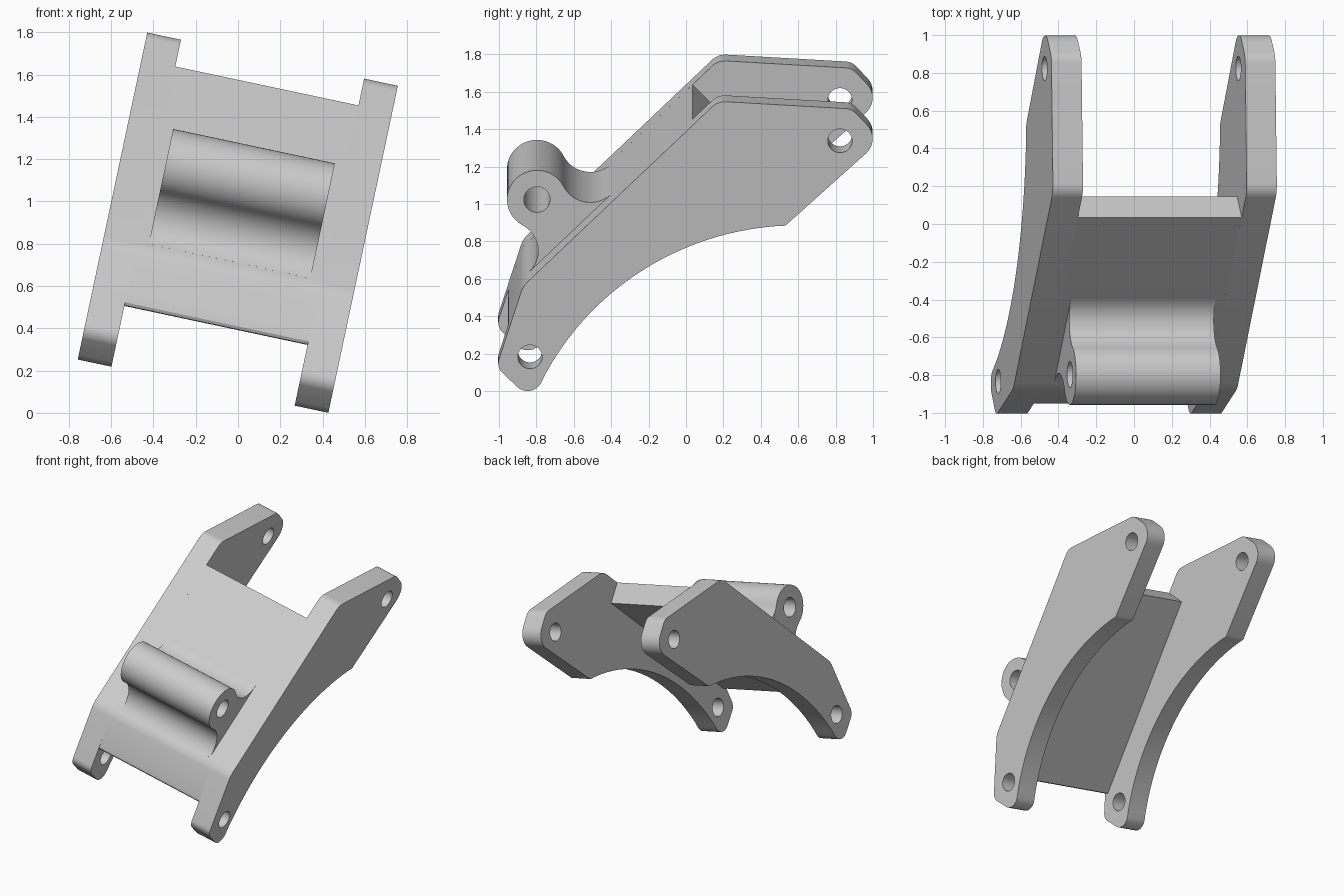
import bpy, bmesh
from math import pi, sin, cos, tan, atan2, radians, sqrt
from mathutils import Vector

cube = bpy.data.objects.get("Cube")
if cube:
    bpy.data.objects.remove(cube)

TILT = radians(12)      # the whole bracket leans sideways
MID = -0.188            # centre of the bracket along its own width
HALF = 0.606            # half of the full width
ARM = 0.163             # arm thickness

steel = bpy.data.materials.new("plain grey")
steel.use_nodes = True
GREY = (0.6, 0.6, 0.6, 1)
steel.diffuse_color = GREY
steel.node_tree.nodes["Principled BSDF"].inputs["Base Color"].default_value = GREY


def arc(centre, r, a0, a1, n):
    """Points on an arc from angle a0 to a1."""
    return [Vector((centre[0] + r * cos(a0 + (a1 - a0) * i / n),
                    centre[1] + r * sin(a0 + (a1 - a0) * i / n))) for i in range(n + 1)]


def circle(centre, r, n=40):
    return arc(centre, r, 0, 2 * pi, n)[:-1]


def rounded(corners, n=8):
    """Outline from (y, z, radius) corners; radius 0 keeps the point."""
    out = []
    for i, (y, z, r) in enumerate(corners):
        p = Vector((y, z))
        if r == 0:
            out.append(p)
            continue
        a = (Vector(corners[i - 1][:2]) - p).normalized()
        b = (Vector(corners[(i + 1) % len(corners)][:2]) - p).normalized()
        half = a.angle(b) / 2
        c = p + (a + b).normalized() * (r / sin(half))
        start, end = p + a * (r / tan(half)) - c, p + b * (r / tan(half)) - c
        a0 = atan2(start.y, start.x)
        sweep = (atan2(end.y, end.x) - a0 + pi) % (2 * pi) - pi
        out += arc(c, r, a0, a0 + sweep, n)
    return out


def extrude(name, u0, u1, outline, holes=()):
    """Solid with a side profile and round holes, from u0 to u1 across."""
    bm = bmesh.new()
    for loop in [outline, *holes]:
        vs = [bm.verts.new((u0, p[0], p[1])) for p in loop]
        for a, b in zip(vs, vs[1:] + vs[:1]):
            bm.edges.new((a, b))
    bmesh.ops.triangle_fill(bm, edges=bm.edges[:], use_beauty=True)
    new = bmesh.ops.extrude_face_region(bm, geom=bm.faces[:], use_keep_orig=True)["geom"]
    bmesh.ops.translate(bm, vec=(u1 - u0, 0, 0),
                        verts=[g for g in new if isinstance(g, bmesh.types.BMVert)])
    bmesh.ops.recalc_face_normals(bm, faces=bm.faces[:])
    mesh = bpy.data.meshes.new(name)
    bm.to_mesh(mesh)
    bm.free()
    mesh.materials.append(steel)
    obj = bpy.data.objects.new(name, mesh)
    bpy.context.collection.objects.link(obj)
    obj.rotation_euler.y = TILT
    bpy.ops.object.select_all(action='DESELECT')
    obj.select_set(True)
    bpy.context.view_layer.objects.active = obj
    bpy.ops.object.shade_smooth_by_angle(angle=radians(30))


# Side arms: angled plate with a concave rear edge and a pin hole at each end
R, cy, cz = 1.53, 0.6, -0.535
hollow = [(y, cz + sqrt(R * R - (y - cy) ** 2), 0)
          for y in [-0.755 + 1.235 * i / 32 for i in range(33)]]
bend = (-0.872, 0.662, 0.15)
arm_outline = rounded([
    (-0.822, 0.034, 0.08), *hollow, (0.53, 0.992, 0.03),
    (1.045, 1.463, 0.11), (0.886, 1.631, 0.08), (0.171, 1.673, 0.1),
    bend, (-1.014, 0.22, 0.07)])
pin_holes = [circle((-0.834, 0.276), 0.065), circle((0.823, 1.457), 0.065)]
for name, side in (("left_arm", 1), ("right_arm", -1)):
    extrude(name, MID + side * (HALF - ARM), MID + side * HALF, arm_outline, pin_holes)

# Web plate between the arms: square upper end, wedge-shaped lower end
plate_outline = rounded([
    bend, (-0.948, 0.425, 0), (-0.951, 0.4, 0), (-0.944, 0.386, 0), (-0.93, 0.383, 0),
    (0.146, 1.426, 0), (0.035, 1.541, 0)])
extrude("web_plate", MID - HALF + ARM, MID + HALF - ARM, plate_outline)

# Pivot boss: bored barrel blended into the plate by a fillet on each side
centre = Vector((-0.797, 1.09))
r, height = 0.16, 0.255
slope = radians(44.1)
along = Vector((cos(slope), sin(slope)))
normal = Vector((-sin(slope), cos(slope)))
reach = sqrt(4 * r * r - (height - r) ** 2)
foot = centre - normal * height
dip = atan2(r - height, reach)
upper = foot + along * reach + normal * r
lower = foot - along * reach + normal * r
boss_outline = (
    [foot + along * reach - normal * 0.05]
    + arc(upper, r, slope - pi / 2, slope - pi + dip, 12)
    + arc(centre, r, slope + dip, slope + pi - dip, 32)[1:]
    + arc(lower, r, slope - dip, slope - pi / 2, 12)[1:]
    + [foot - along * reach - normal * 0.05])
extrude("pivot_boss", MID - 0.391, MID + 0.391, boss_outline, [circle(centre, 0.07)])
